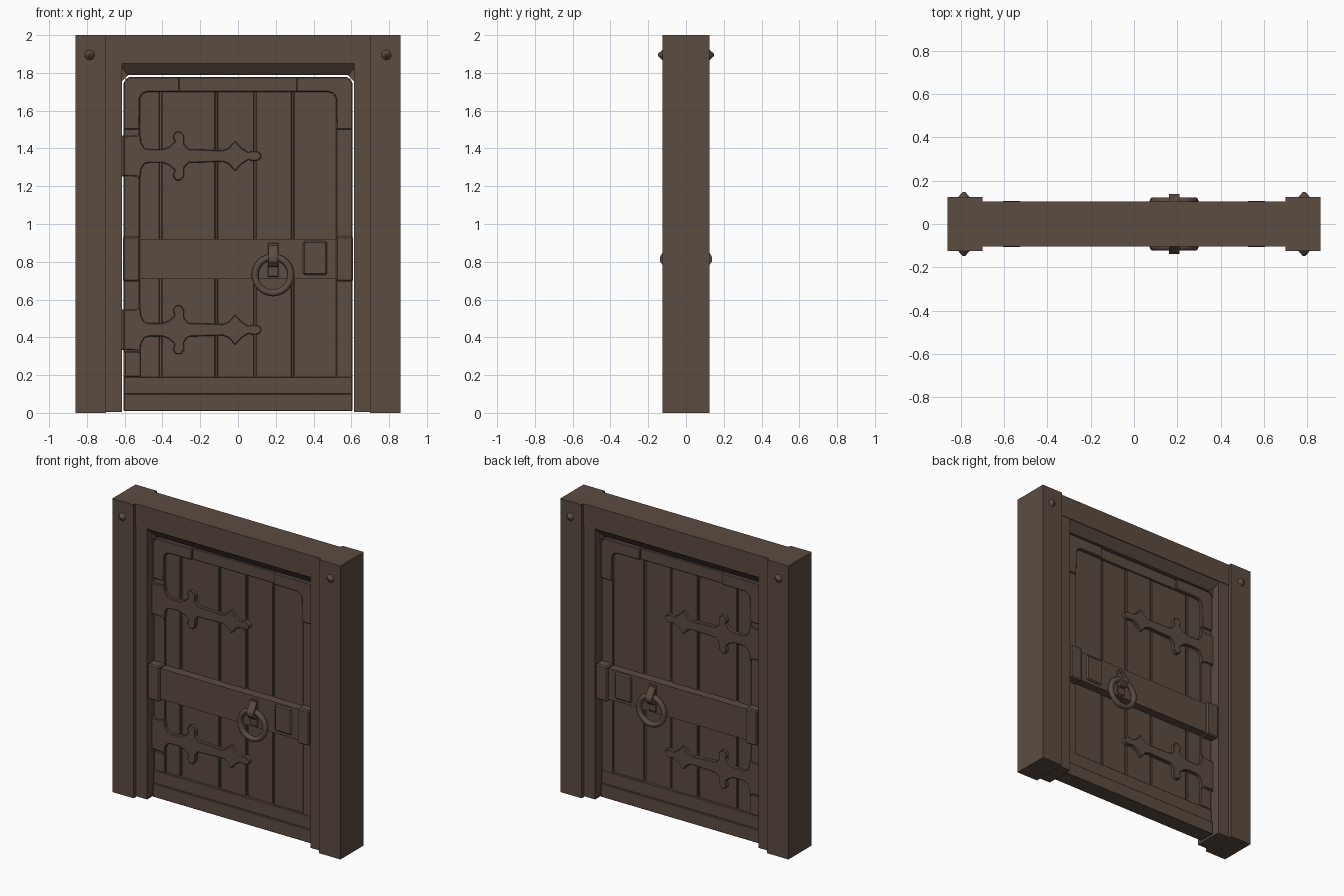
import bpy, bmesh, math
from mathutils import Matrix, Vector

if "Cube" in bpy.data.objects:
    bpy.data.objects.remove(bpy.data.objects["Cube"])

wood = bpy.data.materials.new("dark_brown_wood")
wood.diffuse_color = (0.105, 0.072, 0.053, 1)
wood.use_nodes = True
wood.node_tree.nodes["Principled BSDF"].inputs["Base Color"].default_value = wood.diffuse_color


def finish(name, bm, bevel=0.0, smooth=False):
    bmesh.ops.recalc_face_normals(bm, faces=bm.faces)
    me = bpy.data.meshes.new(name)
    bm.to_mesh(me)
    bm.free()
    ob = bpy.data.objects.new(name, me)
    bpy.context.collection.objects.link(ob)
    me.materials.append(wood)
    if smooth:
        for p in me.polygons:
            p.use_smooth = True
    if bevel:
        m = ob.modifiers.new("soft_edges", "BEVEL")
        m.width, m.segments = bevel, 1
        m.limit_method = "ANGLE"
    return ob


def prism(name, pts, y0, y1, bevel=0.0):
    """Extrude an x-z outline from y0 to y1."""
    bm = bmesh.new()
    face = bm.faces.new([bm.verts.new((x, y0, z)) for x, z in pts])
    ext = bmesh.ops.extrude_face_region(bm, geom=[face])
    moved = [v for v in ext["geom"] if isinstance(v, bmesh.types.BMVert)]
    bmesh.ops.translate(bm, verts=moved, vec=(0, y1 - y0, 0))
    return finish(name, bm, bevel)


def box(name, x0, x1, y0, y1, z0, z1, bevel=0.0):
    return prism(name, [(x0, z0), (x1, z0), (x1, z1), (x0, z1)], y0, y1, bevel)


def slab(name, x0, x1, y, z0, z1, bevel=0.0):
    """Box reaching equally to the front and back."""
    return box(name, x0, x1, -y, y, z0, z1, bevel)


def torus(name, centre, major, minor, nu=32, nv=10):
    bm = bmesh.new()
    rings = []
    for i in range(nu):
        a = 2 * math.pi * i / nu
        ring = []
        for j in range(nv):
            b = 2 * math.pi * j / nv
            r = major + minor * math.cos(b)
            p = Vector((r * math.cos(a), minor * math.sin(b), r * math.sin(a)))
            ring.append(bm.verts.new(p + Vector(centre)))
        rings.append(ring)
    for i in range(nu):
        a, b = rings[i], rings[(i + 1) % nu]
        for j in range(nv):
            k = (j + 1) % nv
            bm.faces.new((a[j], a[k], b[k], b[j]))
    return finish(name, bm, smooth=True)


# Door frame: posts, jambs and lintel
for side, s in (("left", -1), ("right", 1)):
    xa, xb = sorted((s * 0.70, s * 0.86))
    slab(f"{side}_post", xa, xb, 0.125, 0, 2)
    xa, xb = sorted((s * 0.615, s * 0.70))
    slab(f"{side}_jamb", xa, xb, 0.10, 0.005, 1.86)
    # small corner brace in the top of the opening
    prism(f"{side}_corner_brace",
          [(s * 0.615, 1.755), (s * 0.615, 1.79), (s * 0.58, 1.79)], -0.05, 0.05)
slab("lintel", -0.70, 0.70, 0.104, 1.85, 2)

# Splayed lip below the lintel
bm = bmesh.new()
top = [bm.verts.new((x, y, 1.852)) for x, y in
       ((-0.64, -0.1), (0.64, -0.1), (0.64, 0.1), (-0.64, 0.1))]
low = [bm.verts.new((x, y, 1.79)) for x, y in
       ((-0.585, -0.05), (0.585, -0.05), (0.585, 0.05), (-0.585, 0.05))]
bm.faces.new(top)
bm.faces.new(low)
for i in range(4):
    k = (i + 1) % 4
    bm.faces.new((top[i], top[k], low[k], low[i]))
finish("lintel_lip", bm)
for s in (-1, 1):
    slab("lip_end", *sorted((s * 0.585, s * 0.63)), 0.05, 1.79, 1.85)

# Door leaf: core, planks, stiles and rails
slab("door_core", -0.595, 0.595, 0.018, 0.02, 1.77)
seams = [-0.56, -0.41, -0.115, 0.09, 0.29, 0.56]
for i, y in enumerate((0.034, 0.031, 0.034, 0.028, 0.032)):
    slab("plank", seams[i] + 0.005, seams[i + 1] - 0.005, y, 0.02, 1.75, 0.004)
slab("left_stile", -0.605, -0.52, 0.045, 0.05, 1.74, 0.004)
slab("right_stile", 0.52, 0.605, 0.045, 0.05, 1.74, 0.004)
slab("top_rail", -0.58, 0.58, 0.042, 1.70, 1.778, 0.004)
slab("upper_bottom_rail", -0.605, 0.605, 0.047, 0.10, 0.19, 0.003)
slab("lower_bottom_rail", -0.605, 0.605, 0.056, 0.01, 0.10, 0.003)
slab("middle_band", -0.60, 0.60, 0.09, 0.71, 0.92)
slab("left_band_bracket", -0.61, -0.52, 0.107, 0.695, 0.935, 0.008)
slab("right_band_bracket", 0.52, 0.61, 0.107, 0.695, 0.935, 0.008)

# Upper half of the strap hinge outline
half = [(-0.605, 0.105), (-0.535, 0.108), (-0.52, 0.13), (-0.512, 0.07),
        (-0.495, 0.042), (-0.47, 0.035), (-0.40, 0.035), (-0.365, 0.048),
        (-0.335, 0.075), (-0.345, 0.105), (-0.33, 0.128), (-0.305, 0.13),
        (-0.285, 0.108), (-0.285, 0.062), (-0.262, 0.036), (-0.08, 0.03),
        (-0.05, 0.042), (-0.015, 0.08), (0.02, 0.042), (0.055, 0.02),
        (0.08, 0.027), (0.105, 0.024), (0.122, 0.01)]
# Top corner plate outline, drawn for the left side
corner = [(-0.605, 1.50), (-0.605, 1.75), (-0.58, 1.778), (-0.31, 1.778),
          (-0.31, 1.70), (-0.48, 1.698), (-0.505, 1.69), (-0.518, 1.665),
          (-0.522, 1.50)]

for face, s in (("front", -1), ("back", 1)):
    # Strap hinges
    for z in (1.36, 0.44):
        outline = [(x, z + d) for x, d in half] + \
                  [(x, z - d) for x, d in reversed(half)]
        prism(f"{face}_strap_hinge", outline, s * 0.02, s * 0.055, 0.004)
    # Corner plates
    for m in (1, -1):
        prism(f"{face}_corner_plate", [(x * m, z) for x, z in corner],
              s * 0.02, s * 0.055, 0.005)
    # Foot plate on the hinge stile
    y0, y1 = sorted((s * 0.03, s * 0.05))
    box(f"{face}_foot_plate", -0.60, -0.515, y0, y1, 0.19, 0.325, 0.004)
    # Lock plate
    y0, y1 = sorted((s * 0.08, s * 0.1))
    box(f"{face}_lock_plate", 0.345, 0.47, y0, y1, 0.73, 0.91, 0.008)
    # Ring handle with its bent holder
    torus(f"{face}_ring", (0.185, s * 0.106, 0.73), 0.095, 0.018)
    y0, y1 = sorted((s * 0.08, s * 0.097))
    box(f"{face}_holder_plate", 0.158, 0.215, y0, y1, 0.72, 0.90, 0.004)
    bm = bmesh.new()
    bend = [(0.085, 0.895), (0.105, 0.88), (0.138, 0.825), (0.138, 0.80),
            (0.115, 0.775), (0.085, 0.77)]
    ends = [[bm.verts.new((x, s * y, z)) for y, z in bend] for x in (0.162, 0.211)]
    for e in ends:
        bm.faces.new(e)
    for i in range(len(bend)):
        k = (i + 1) % len(bend)
        bm.faces.new((ends[0][i], ends[0][k], ends[1][k], ends[1][i]))
    finish(f"{face}_ring_holder", bm)
    # Post studs
    for x in (-0.785, 0.785):
        bm = bmesh.new()
        bmesh.ops.create_cone(
            bm, cap_ends=True, segments=10, radius1=0.028, radius2=0.006, depth=0.024,
            matrix=Matrix.Translation((x, s * 0.136, 1.895))
            @ Matrix.Rotation(-s * math.pi / 2, 4, "X"))
        finish(f"{face}_post_stud", bm)

# Hinge knuckles bridging the gap to the left jamb
for z in (1.36, 0.44):
    slab("hinge_knuckle", -0.625, -0.595, 0.05, z - 0.108, z + 0.108, 0.006)
